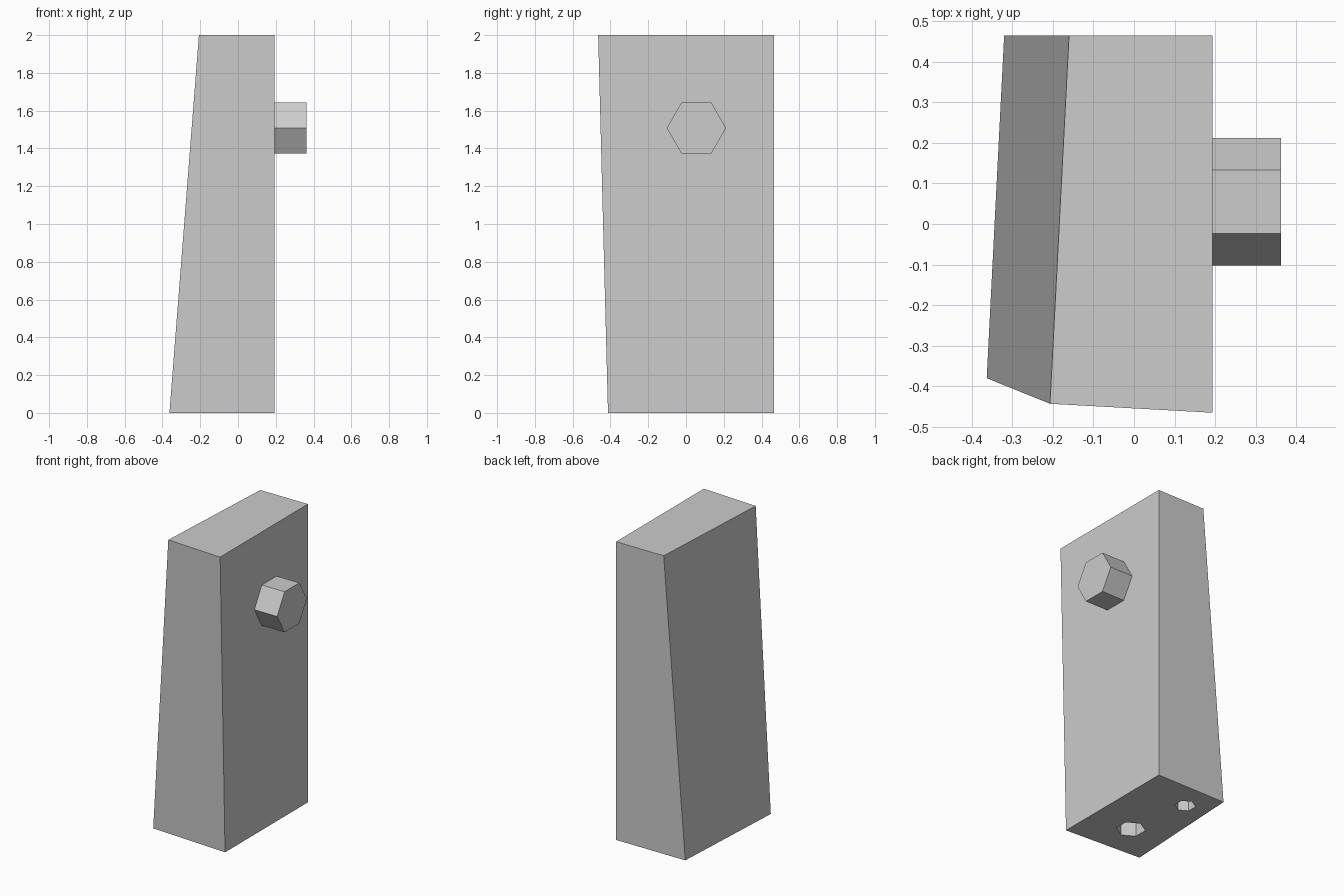
import bpy
import bmesh
from math import radians
from mathutils import Matrix, Vector

default = bpy.data.objects.get("Cube")
if default:
    bpy.data.objects.remove(default, do_unlink=True)

grey = bpy.data.materials.new("light_grey")
grey.use_nodes = True
colour = (0.604, 0.604, 0.604, 1)
grey.diffuse_color = colour
grey.node_tree.nodes["Principled BSDF"].inputs["Base Color"].default_value = colour


def make_object(name, bm):
    bmesh.ops.recalc_face_normals(bm, faces=bm.faces)
    mesh = bpy.data.meshes.new(name)
    bm.to_mesh(mesh)
    bm.free()
    mesh.materials.append(grey)
    obj = bpy.data.objects.new(name, mesh)
    bpy.context.collection.objects.link(obj)
    return obj


def hex_prism(name, radius, depth, matrix):
    bm = bmesh.new()
    bmesh.ops.create_cone(bm, cap_ends=True, segments=6, radius1=radius,
                          radius2=radius, depth=depth, matrix=matrix)
    return make_object(name, bm)


# Tapered body: bottom and top outlines joined by four sides
bottom = [(0.193, -0.413), (0.193, 0.465), (-0.32, 0.465), (-0.363, -0.38)]
top = [(0.193, -0.465), (0.193, 0.465), (-0.16, 0.465), (-0.207, -0.443)]
bm = bmesh.new()
low = [bm.verts.new((x, y, 0)) for x, y in bottom]
high = [bm.verts.new((x, y, 2)) for x, y in top]
bm.faces.new(low)
bm.faces.new(high)
for i in range(4):
    j = (i + 1) % 4
    bm.faces.new((low[i], low[j], high[j], high[i]))
body = make_object("tapered_body", bm)

# Two blind hexagonal holes in the underside
hole_depth = 0.3
for x, y, radius in [(-0.10, -0.15, 0.09), (-0.17, 0.28, 0.065)]:
    cutter = hex_prism("hole_cutter", radius, hole_depth * 2,
                       Matrix.Translation((x, y, 0)))
    cutter.hide_render = True
    cut = body.modifiers.new("hole", 'BOOLEAN')
    cut.operation = 'DIFFERENCE'
    cut.solver = 'EXACT'
    cut.object = cutter
    bpy.context.view_layer.objects.active = body
    bpy.ops.object.modifier_apply(modifier=cut.name)
    bpy.data.objects.remove(cutter, do_unlink=True)

# Hexagonal knob on the right-hand face, corners pointing front and back
inner, outer = 0.17, 0.362
centre = Vector(((inner + outer) / 2, 0.055, 1.508))
hex_prism("hex_knob", 0.157, outer - inner,
          Matrix.Translation(centre) @ Matrix.Rotation(radians(90), 4, 'Y')
          )
